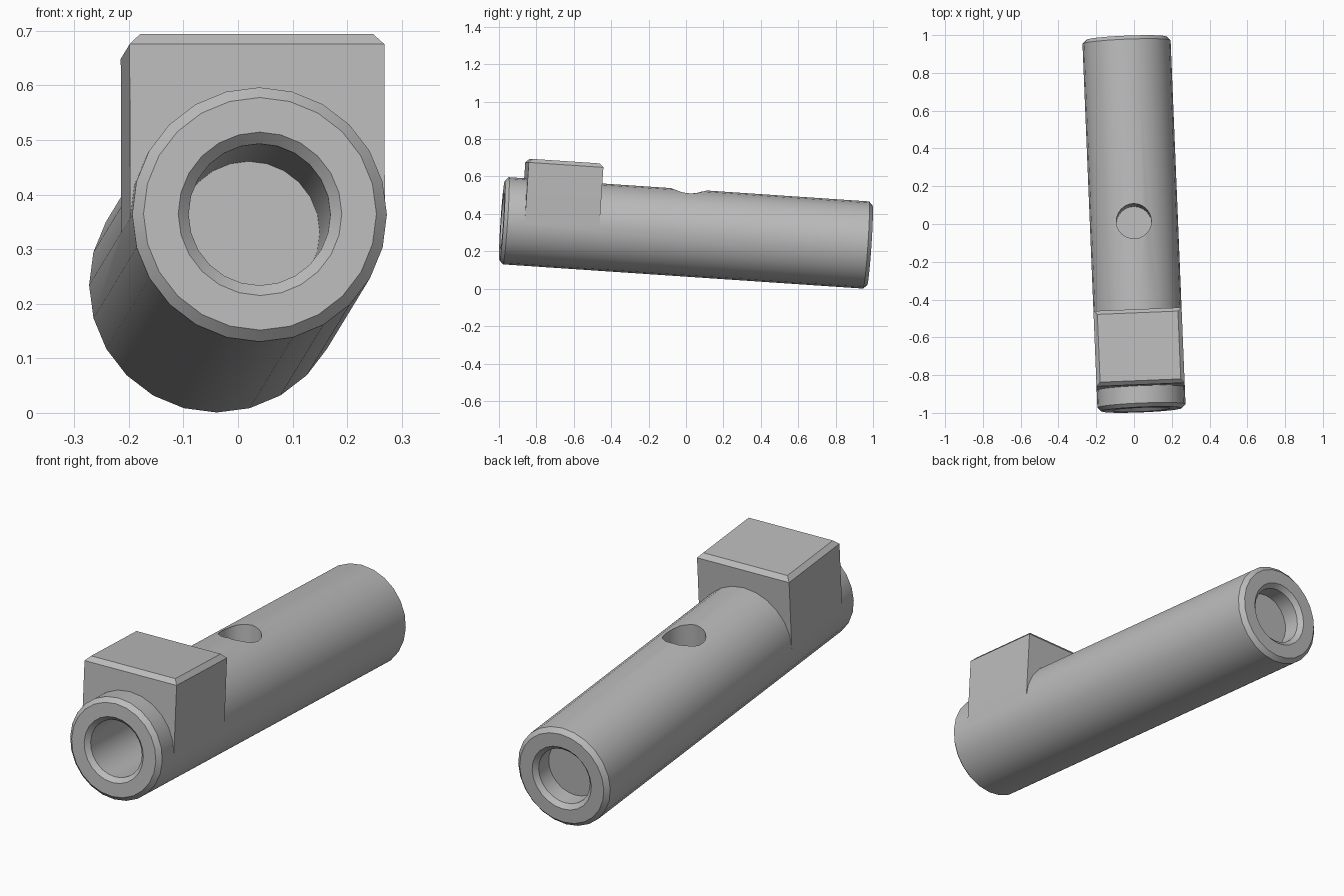
import bpy, bmesh, math
from mathutils import Matrix, Vector

cube = bpy.data.objects.get("Cube")
if cube:
    bpy.data.objects.remove(cube)

RADIUS, HALF, BEVEL, SIDES = 0.2335, 0.986, 0.02, 24
BORE = 0.13
BLOCK_Y, BLOCK_LEN, BLOCK_TOP = -0.674, 0.40, 0.339

grey = bpy.data.materials.new("plain grey")
grey.use_nodes = True
colour = (0.5, 0.5, 0.5, 1)
grey.diffuse_color = colour
grey.node_tree.nodes["Principled BSDF"].inputs["Base Color"].default_value = colour


def make_object(name, bm):
    bmesh.ops.recalc_face_normals(bm, faces=bm.faces)
    mesh = bpy.data.meshes.new(name)
    bm.to_mesh(mesh)
    bm.free()
    mesh.materials.append(grey)
    obj = bpy.data.objects.new(name, mesh)
    bpy.context.collection.objects.link(obj)
    return obj


def turned(name, profile, axis):
    """Solid of rings; profile is (radius, distance along the axis)."""
    bm = bmesh.new()
    rings = []
    for r, d in profile:
        ring = []
        for i in range(SIDES):
            a = math.tau * i / SIDES
            u, v = r * math.cos(a), r * math.sin(a)
            ring.append(bm.verts.new((u, d, v) if axis == "Y" else (u, v, d)))
        rings.append(ring)
    for low, high in zip(rings, rings[1:]):
        for i in range(SIDES):
            j = (i + 1) % SIDES
            bm.faces.new((low[i], low[j], high[j], high[i]))
    bm.faces.new(rings[0])
    bm.faces.new(rings[-1])
    return make_object(name, bm)


def combine(target, other, operation):
    mod = target.modifiers.new(operation, "BOOLEAN")
    mod.operation, mod.object, mod.solver = operation, other, "EXACT"
    bpy.context.view_layer.objects.active = target
    bpy.ops.object.modifier_apply(modifier=mod.name)
    bpy.data.objects.remove(other)


def hole(name, radius, mouth, floor, axis):
    """Cutter with a bevelled mouth, running from mouth to floor."""
    s = 1 if floor > mouth else -1
    return turned(name, [(radius + 2 * BEVEL, mouth - s * BEVEL),
                         (radius, mouth + s * BEVEL), (radius, floor)], axis)


# Long round barrel with bevelled ends
body = turned("barrel_with_block", [
    (RADIUS - BEVEL, -HALF), (RADIUS, -HALF + BEVEL),
    (RADIUS, HALF - BEVEL), (RADIUS - BEVEL, HALF)], "Y")

# Square block on top, bevelled around its upper face
bm = bmesh.new()
bmesh.ops.create_cube(bm, size=1)
bmesh.ops.scale(bm, vec=(2 * RADIUS, BLOCK_LEN, BLOCK_TOP), verts=bm.verts)
bmesh.ops.translate(bm, vec=(0, BLOCK_Y, BLOCK_TOP / 2), verts=bm.verts)
top_edges = [e for e in bm.edges if all(v.co.z > BLOCK_TOP - 0.01 for v in e.verts)]
bmesh.ops.bevel(bm, geom=top_edges, offset=BEVEL, segments=1, affect="EDGES")
combine(body, make_object("block", bm), "UNION")

# Front bore, shallow back recess and upright hole meeting the front bore
combine(body, hole("front_bore", BORE, -HALF, -HALF + 0.5, "Y"), "DIFFERENCE")
combine(body, hole("back_recess", BORE, HALF, HALF - 0.1, "Y"), "DIFFERENCE")
combine(body, hole("top_hole", 0.093, BLOCK_TOP, 0, "Z"), "DIFFERENCE")

# Tilt the whole part along its slightly skewed axis
along = Vector((-0.041, 1, -0.0673)).normalized()
across = along.cross(Vector((0, 0, 1))).normalized()
up = across.cross(along)
turn = Matrix((across, along, up)).transposed().to_4x4()
body.data.transform(Matrix.Translation((0, 0, 0.2985)) @ turn)

bpy.ops.object.select_all(action="DESELECT")
body.select_set(True)
bpy.context.view_layer.objects.active = body
bpy.ops.object.shade_smooth_by_angle(angle=math.radians(30))
